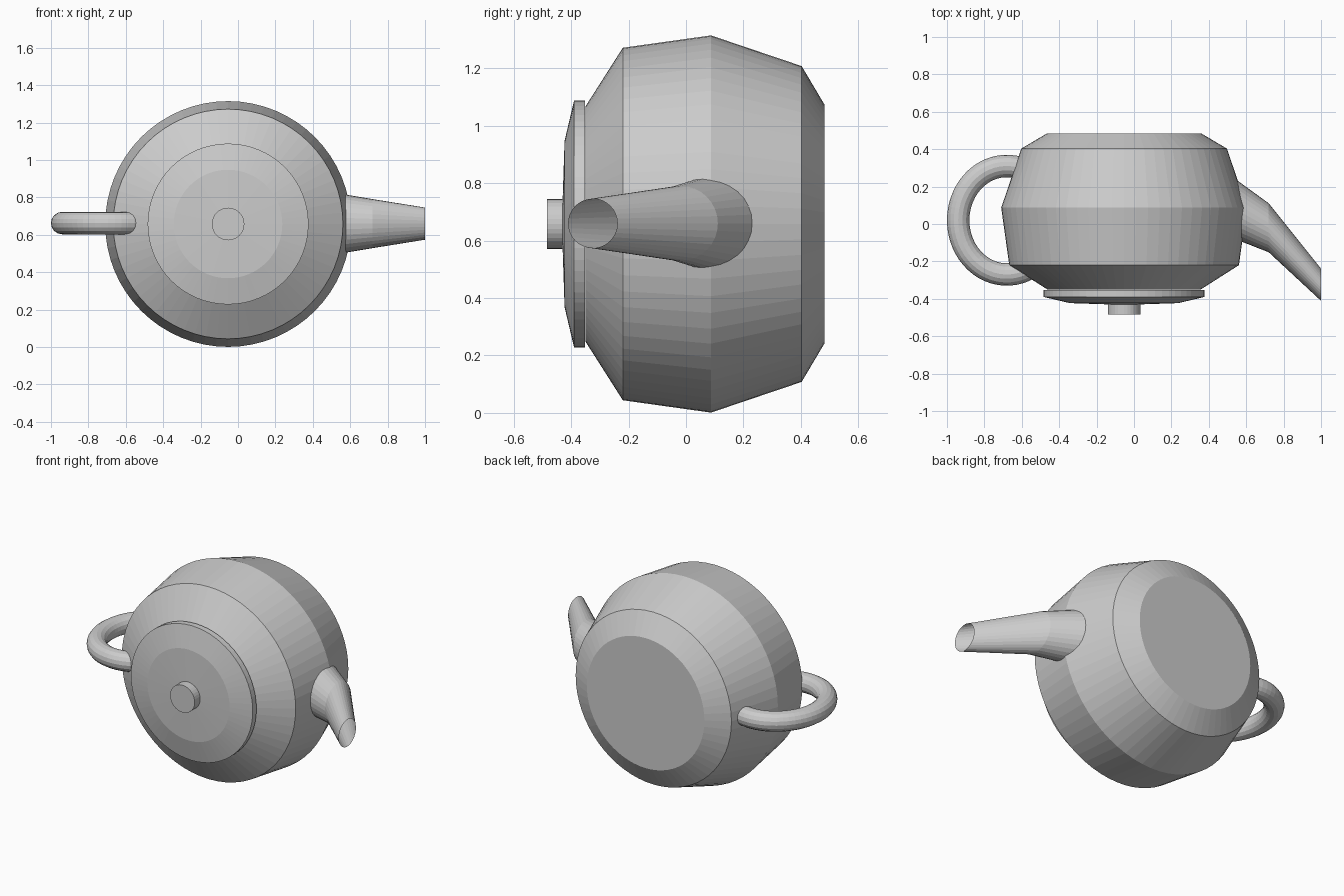
import bpy
from math import sin, cos, pi, radians
from mathutils import Vector

if "Cube" in bpy.data.objects:
    bpy.data.objects.remove(bpy.data.objects["Cube"])

CX, CZ = -0.053, 0.658  # body axis runs along y


def loft(name, rings, cap_start=True, cap_end=True):
    n = len(rings[0])
    verts = [v for ring in rings for v in ring]
    faces = [(i * n + j, i * n + (j + 1) % n, (i + 1) * n + (j + 1) % n, (i + 1) * n + j)
             for i in range(len(rings) - 1) for j in range(n)]
    if cap_start:
        faces.append(tuple(reversed(range(n))))
    if cap_end:
        faces.append(tuple(range(len(verts) - n, len(verts))))
    mesh = bpy.data.meshes.new(name)
    mesh.from_pydata(verts, [], faces)
    obj = bpy.data.objects.new(name, mesh)
    bpy.context.collection.objects.link(obj)
    return obj


def ring(center, u, v, r, n):
    c, u, v = Vector(center), Vector(u), Vector(v)
    return [c + r * (cos(2 * pi * k / n) * u + sin(2 * pi * k / n) * v) for k in range(n)]


def turned(name, profile, n=64):
    # profile of (y, radius), revolved around the body axis
    return loft(name, [ring((CX, y, CZ), (0, 0, 1), (1, 0, 0), r, n) for y, r in profile])


# Body, lid and knob
turned("body", [(-0.35, 0.41), (-0.22, 0.614), (0.087, 0.657), (0.403, 0.55), (0.483, 0.415)])
turned("lid", [(-0.432, 0.02), (-0.423, 0.29), (-0.39, 0.43), (-0.352, 0.43)])
turned("knob", [(-0.485, 0.087), (-0.425, 0.087)], 32)

# Spout: open tube with upright round sections
spout = [(0.48, 0.114, 0.171), (0.72, -0.02, 0.131), (1.0, -0.325, 0.086)]
loft("spout", [ring((x, y, CZ + 0.002), (0, 1, 0), (0, 0, 1), r, 32) for x, y, r in spout],
     False, False)

# Handle: round tube swept along an oval arc
rings = []
for k in range(41):
    a = radians(55 + 250 * k / 40)
    out = Vector((cos(a) * 0.29, sin(a) * 0.26, 0)).normalized()
    center = (-0.68 + 0.26 * cos(a), 0.02 + 0.29 * sin(a), CZ + 0.005)
    rings.append(ring(center, out, (0, 0, 1), 0.06, 16))
handle = loft("handle", rings)

# Consistent outward normals
import bmesh
for obj in bpy.context.collection.objects:
    bm = bmesh.new()
    bm.from_mesh(obj.data)
    bmesh.ops.recalc_face_normals(bm, faces=bm.faces)
    bm.to_mesh(obj.data)
    bm.free()
